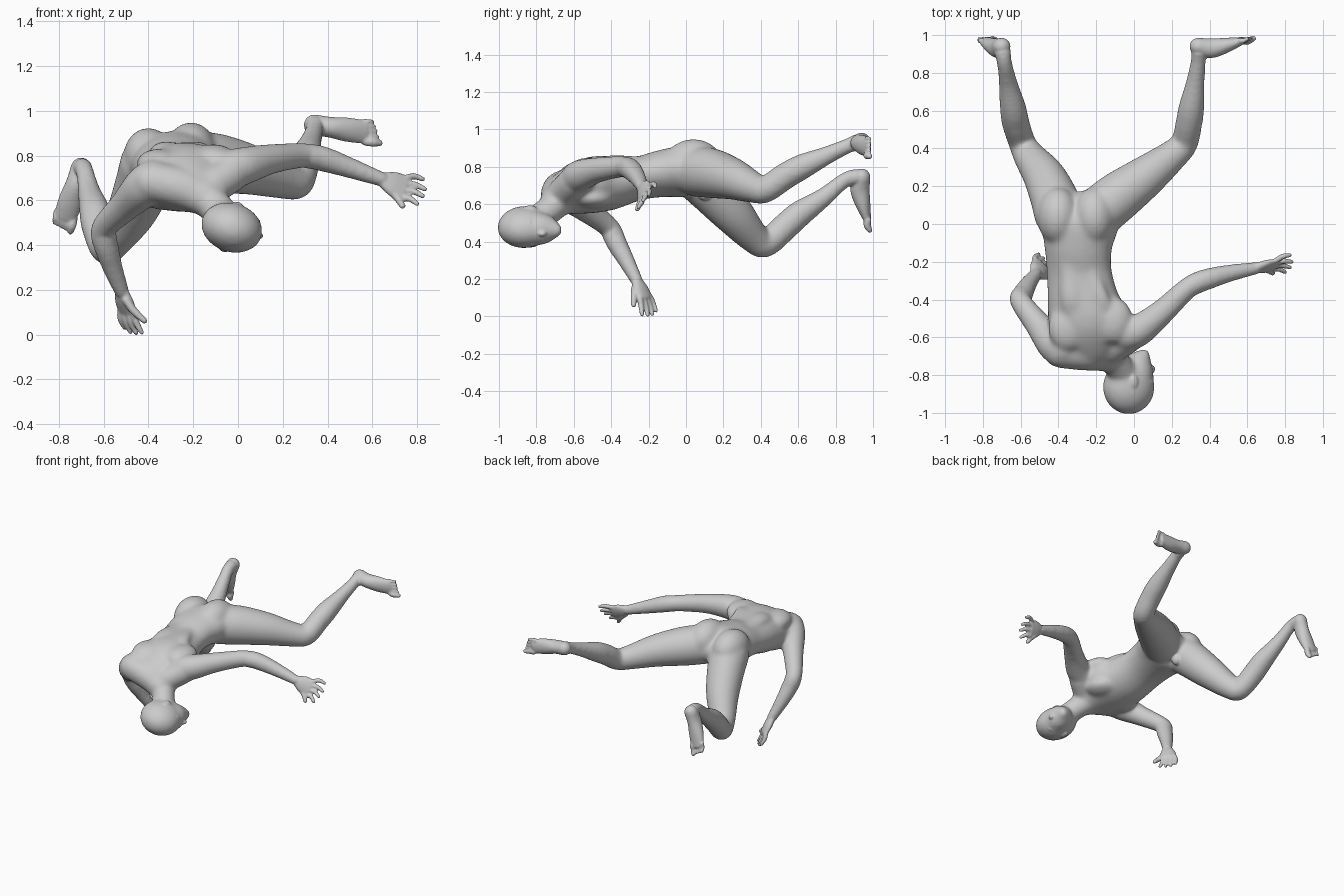
import bpy, bmesh, math
from mathutils import Vector as V, Matrix

if "Cube" in bpy.data.objects:
    bpy.data.objects.remove(bpy.data.objects["Cube"])

bm = bmesh.new()
SEG = 24


def spline(secs, sub=6):
    """Smooth interpolation through (x, y, z, width, height) sections."""
    p = [secs[0]] + secs + [secs[-1]]
    out = []
    for i in range(1, len(p) - 2):
        for k in range(sub):
            t = k / sub
            out.append([0.5 * (2 * b + (c - a) * t + (2 * a - 5 * b + 4 * c - d) * t * t
                               + (3 * b - a - 3 * c + d) * t ** 3)
                        for a, b, c, d in zip(p[i - 1], p[i], p[i + 1], p[i + 2])])
    return out + [list(secs[-1])]


def loft(secs, ref=(0, 0, 1)):
    """Closed tube with elliptical sections and rounded ends."""
    pts = spline(secs)
    c = [V(q[:3]) for q in pts]
    n = len(c)
    frames, rings = [], []
    for i in range(n):
        t = (c[min(i + 1, n - 1)] - c[max(i - 1, 0)]).normalized()
        up = (V(ref) - t * t.dot(V(ref))).normalized()
        frames.append((c[i], t, t.cross(up), up, pts[i][3], pts[i][-1]))

    def ring(f, off=0.0, sc=1.0):
        o, t, s, up, w, h = f
        rings.append([bm.verts.new(o + t * off + s * w * sc * math.cos(a) + up * h * sc * math.sin(a))
                      for a in (2 * math.pi * j / SEG for j in range(SEG))])
    caps = [math.radians(a) for a in (80, 55, 28)]
    r0, r1 = min(pts[0][3:]), min(pts[-1][3:])
    for a in caps:
        ring(frames[0], -r0 * math.sin(a), math.cos(a))
    for f in frames:
        ring(f)
    for a in reversed(caps):
        ring(frames[-1], r1 * math.sin(a), math.cos(a))
    for a, b in zip(rings, rings[1:]):
        for j in range(SEG):
            k = (j + 1) % SEG
            bm.faces.new((a[j], a[k], b[k], b[j]))
    bm.faces.new(rings[0][::-1])
    bm.faces.new(rings[-1])


def blob(center, radii, basis=Matrix.Identity(3)):
    m = Matrix.Translation(center) @ basis.to_4x4() @ Matrix.Diagonal((*radii, 1))
    bmesh.ops.create_icosphere(bm, subdivisions=4, radius=1, matrix=m)


def digit(a, b, r, bend):
    """Finger or toe from a to b, bowed by bend."""
    a, b = V(a), V(b)
    m = (a + b) / 2 + V(bend)
    loft([(*a, r), (*m, r), (*b, r * .75)], (.31, .2, .93))


def hand(wrist, first, last, tips, thumb_base, thumb_tip, bend):
    w, f, l = V(wrist), V(first), V(last)
    mid = (f + l) / 2
    nrm = (mid - w).cross(f - l).normalized()
    half = (f - l).length / 2 + .012
    loft([(*w, .033, .025), (*w.lerp(mid, .5), half * .95, .025), (*mid, half, .018)], nrm)
    for i, t in enumerate(tips):
        digit(f.lerp(l, i / 3), t, .0145, bend)
    digit(thumb_base, thumb_tip, .018, bend)


def foot(heel, end, big, small, big_tip, small_tip):
    """Sole faces +y; heel and end are the two ends of the foot."""
    h, e = V(heel), V(end)
    steps = [(0, 0, .047, .046), (.3, -.018, .046, .052), (.66, -.012, .054, .04), (1, 0, .052, .022)]
    loft([(*(h.lerp(e, t) + V((0, dy, 0))), w, d) for t, dy, w, d in steps], (0, -1, 0))
    for i in range(5):
        t = (i + .25 * (i > 0)) / 4.25
        digit(V(big).lerp(V(small), t), V(big_tip).lerp(V(small_tip), t),
              .02 if i == 0 else .0125, (0, -.008, 0))


def make(name, voxel, iters, inflate=0):
    """Turn the current bmesh into one fused, softened skin."""
    bmesh.ops.recalc_face_normals(bm, faces=bm.faces)
    me = bpy.data.meshes.new(name)
    bm.to_mesh(me)
    bm.clear()
    ob = bpy.data.objects.new(name, me)
    bpy.context.collection.objects.link(ob)
    rm = ob.modifiers.new("skin", 'REMESH')
    rm.mode, rm.voxel_size, rm.use_smooth_shade = 'VOXEL', voxel, True
    sm = ob.modifiers.new("soften", 'SMOOTH')
    sm.factor, sm.iterations = .5, iters
    d = ob.modifiers.new("inflate", 'DISPLACE')
    d.strength, d.mid_level = inflate, 0
    return ob


# Torso
BACK = (-.16, 0, .98)
loft([(-.31, .07, .765, .15, .09), (-.29, .01, .775, .205, .13), (-.295, -.12, .765, .178, .122),
      (-.29, -.25, .74, .17, .112), (-.27, -.40, .715, .187, .14), (-.24, -.52, .70, .215, .145),
      (-.20, -.62, .665, .19, .12), (-.15, -.69, .62, .10, .085)], BACK)
# Spinal muscles, shoulder blades, chest
for s in (-1, 1):
    loft([(-.31 + s * .05, -.05, .835, .045, .03), (-.29 + s * .05, -.25, .822, .05, .03),
          (-.255 + s * .07, -.42, .825, .06, .03), (-.20 + s * .08, -.58, .755, .06, .03)], BACK)
    blob((-.23 + s * .12, -.53 + s * .02, .775 + s * .01), (.10, .12, .062))
    blob((-.23 + s * .09, -.515 + s * .015, .625 + s * .01), (.11, .11, .055))
    # Buttocks
    blob((-.305 + s * .095, .04, .8075 + s * .0125), (.108, .15, .125))
# Trapezius and neck
loft([(-.39, -.675, .685, .085), (-.25, -.685, .655, .088), (-.13, -.70, .60, .073)])
loft([(-.03, -.60, .72, .08), (-.12, -.66, .66, .08)])
loft([(-.16, -.67, .63, .083), (-.10, -.73, .57, .073), (-.035, -.82, .50, .07)])

# Head, in its own frame: face, side, crown
F = V((.95, .04, -.31)).normalized()
U = V((.0, -1, -.05))
U = (U - F * F.dot(U)).normalized()
S = U.cross(F)
HB = Matrix((F, S, U)).transposed()
HC = V((-.02, -.863, .476))


def head(f, s, u, radii):
    blob(HC + F * f + S * s + U * u, radii, HB)


head(-.008, 0, 0, (.136, .106, .141))
head(.04, 0, -.065, (.084, .084, .115))
head(.052, 0, -.125, (.062, .06, .062))
head(.08, 0, -.165, (.032, .036, .032))

# Arms and legs: x, y, z, radius from root to tip
left_arm = [(-.04, -.585, .735, .085), (.03, -.56, .755, .081), (.15, -.465, .785, .064),
            (.29, -.335, .80, .053), (.38, -.295, .785, .054), (.50, -.262, .745, .044),
            (.64, -.235, .695, .032)]
right_arm = [(-.38, -.66, .69, .09), (-.425, -.635, .655, .088), (-.51, -.53, .57, .066),
             (-.60, -.41, .475, .053), (-.59, -.375, .40, .053), (-.56, -.32, .30, .043),
             (-.52, -.265, .195, .032)]
left_leg = [(-.20, .05, .775, .13), (-.09, .14, .765, .129), (.06, .25, .735, .108),
            (.20, .36, .69, .08), (.265, .425, .68, .069), (.29, .53, .75, .068),
            (.305, .62, .80, .065), (.325, .75, .86, .047), (.34, .86, .91, .038), (.345, .91, .93, .043)]
right_leg = [(-.395, .05, .76, .13), (-.42, .13, .68, .124), (-.475, .25, .55, .108),
             (-.555, .36, .425, .081), (-.59, .425, .388, .069), (-.625, .53, .48, .07),
             (-.64, .61, .55, .067), (-.665, .74, .64, .048), (-.685, .85, .73, .038), (-.695, .91, .745, .043)]
limbs = (left_arm, right_arm, left_leg, right_leg)
for limb in limbs:
    loft(limb, (.2, .05, 1) if limb is not right_arm else (1, .2, .3))

# Soften these big forms into each other, then keep the result as the base
core = make("body_core", .012, 16, .004)
base = bpy.data.meshes.new_from_object(core.evaluated_get(bpy.context.evaluated_depsgraph_get()))
bpy.data.objects.remove(core)
bm.from_mesh(base)

# Crisp lower limbs over the softened base
for limb in limbs:
    loft(limb[3:], (.2, .05, 1) if limb is not right_arm else (1, .2, .3))
# Groin
blob((-.30, .10, .665), (.035, .04, .045))

# Nose, brow, lips, ears
head(.117, 0, -.09, (.024, .017, .024))
head(.108, 0, -.06, (.016, .011, .035))
head(.100, 0, -.130, (.016, .028, .013))
for s in (-1, 1):
    head(.086, s * .04, -.025, (.028, .036, .012))
    head(-.012, s * .102, -.03, (.024, .014, .038))

# Hands
hand((.64, -.235, .695), (.735, -.238, .61), (.75, -.195, .70),
     [(.80, -.255, .585), (.825, -.23, .62), (.835, -.20, .65), (.825, -.165, .695)],
     (.675, -.24, .645), (.735, -.26, .575), (0, .008, .01))
hand((-.52, -.265, .195), (-.463, -.245, .10), (-.525, -.19, .105),
     [(-.43, -.235, .01), (-.455, -.205, .008), (-.48, -.18, .012), (-.505, -.16, .03)],
     (-.50, -.275, .155), (-.418, -.28, .062), (-.008, 0, 0))

# Feet
foot((.34, .94, .937), (.565, .968, .905),
     (.57, .972, .864), (.55, .972, .95), (.632, .982, .856), (.602, .982, .952))
foot((-.70, .94, .745), (-.772, .968, .525),
     (-.736, .972, .515), (-.812, .972, .55), (-.748, .982, .462), (-.82, .982, .50))

make("body", .0065, 3)
